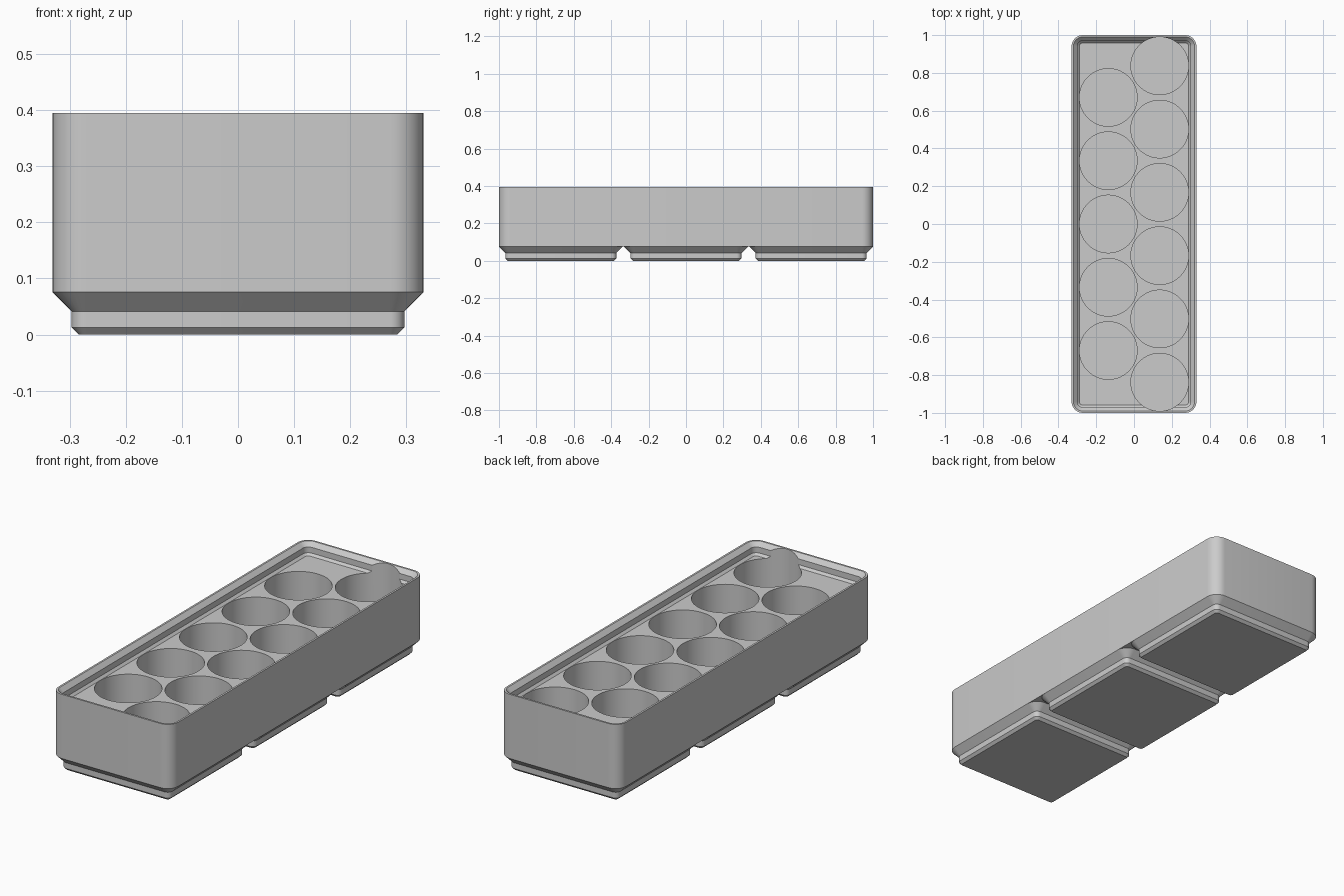
import bpy, bmesh, math

cube = bpy.data.objects.get("Cube")
if cube:
    bpy.data.objects.remove(cube)

MM = 2 / 125.5          # one millimetre in model units
ARC = 8                 # segments per rounded corner

plastic = bpy.data.materials.new("grey plastic")
plastic.use_nodes = True
grey = (0.6, 0.6, 0.6, 1)
plastic.diffuse_color = grey
plastic.node_tree.nodes["Principled BSDF"].inputs["Base Color"].default_value = grey


def rounded_ring(bm, width, length, radius, z, cy=0):
    """Rounded rectangle of vertices, sizes in millimetres."""
    ring = []
    for q, (sx, sy) in enumerate([(1, 1), (-1, 1), (-1, -1), (1, -1)]):
        for i in range(ARC + 1):
            a = math.pi / 2 * (q + i / ARC)
            x = sx * (width / 2 - radius) + radius * math.cos(a)
            y = sy * (length / 2 - radius) + radius * math.sin(a) + cy
            ring.append(bm.verts.new((x * MM, y * MM, z * MM)))
    return ring


def finish(bm, name):
    bmesh.ops.recalc_face_normals(bm, faces=bm.faces)
    mesh = bpy.data.meshes.new(name)
    bm.to_mesh(mesh)
    bm.free()
    obj = bpy.data.objects.new(name, mesh)
    bpy.context.collection.objects.link(obj)
    mesh.materials.append(plastic)
    return obj


def loft(name, width, length, radius, profile, cy=0):
    """Solid through rounded rings; profile is (inset, height) pairs."""
    bm = bmesh.new()
    rings = [rounded_ring(bm, width - 2 * d, length - 2 * d, radius - d, z, cy)
             for d, z in profile]
    n = len(rings[0])
    for low, high in zip(rings, rings[1:]):
        for i in range(n):
            j = (i + 1) % n
            bm.faces.new((low[i], low[j], high[j], high[i]))
    bm.faces.new(rings[0])
    bm.faces.new(rings[-1])
    return finish(bm, name)


def smooth(obj):
    bpy.ops.object.select_all(action="DESELECT")
    obj.select_set(True)
    bpy.context.view_layer.objects.active = obj
    bpy.ops.object.shade_smooth_by_angle(angle=math.radians(25))


# Tray body with the stepped stacking lip and sunken deck
body = loft("tray_body", 41.5, 125.5, 3.75,
            [(0, 4.75), (0, 24.8), (0.6, 24.8), (1.9, 23.5), (1.9, 21.7), (2.6, 21)])

# Two staggered columns of round pockets
POCKET_RADIUS, POCKET_FLOOR, POCKET_TOP = 0.1525, 0.1, 0.45
COLUMN_X, HALF_STEP = 0.136, 0.1675
spots = [(COLUMN_X, k * HALF_STEP) for k in range(-5, 6, 2)]
spots += [(-COLUMN_X, k * HALF_STEP) for k in range(-4, 5, 2)]
bm = bmesh.new()
for x, y in spots:
    made = bmesh.ops.create_cone(bm, cap_ends=True, segments=96, radius1=POCKET_RADIUS,
                                 radius2=POCKET_RADIUS, depth=POCKET_TOP - POCKET_FLOOR)
    bmesh.ops.translate(bm, verts=made["verts"],
                        vec=(x, y, (POCKET_TOP + POCKET_FLOOR) / 2))
cutter = finish(bm, "pocket_cutter")
cutter.hide_render = True

cut = body.modifiers.new("pockets", "BOOLEAN")
cut.operation = "DIFFERENCE"
cut.solver = "EXACT"
cut.object = cutter
bpy.ops.object.select_all(action="DESELECT")
body.select_set(True)
bpy.context.view_layer.objects.active = body
bpy.ops.object.modifier_apply(modifier=cut.name)
bpy.data.objects.remove(cutter)
smooth(body)

# Three chamfered feet
for side, name in ((-1, "front_foot"), (0, "middle_foot"), (1, "back_foot")):
    smooth(loft(name, 41.5, 41.5, 3.75,
                [(2.95, 0), (2.15, 0.8), (2.15, 2.6), (0, 4.75)], side * 42))
